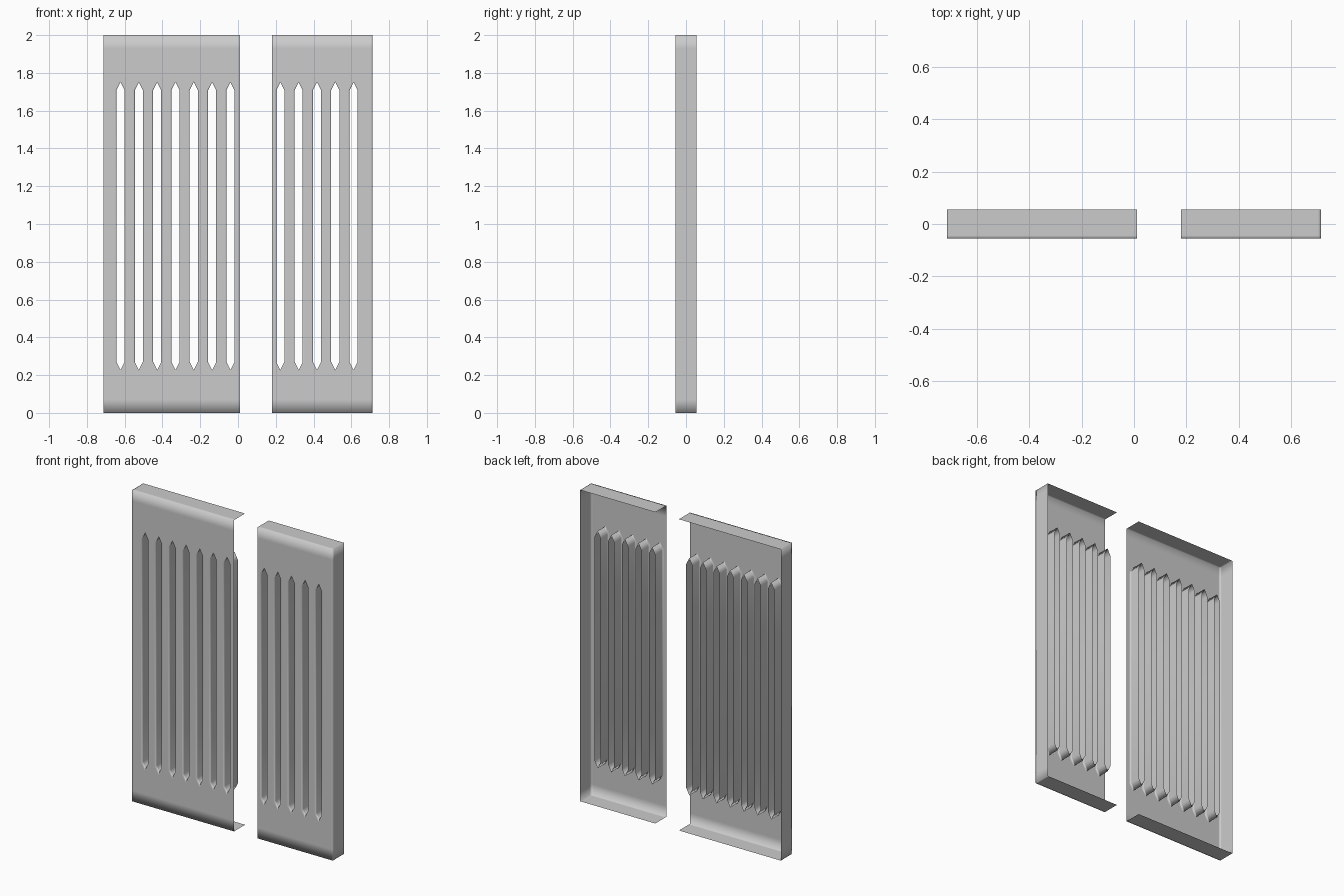
import bpy, bmesh

if "Cube" in bpy.data.objects:
    bpy.data.objects.remove(bpy.data.objects["Cube"])

YF, YB = -0.056, 0.056      # front sheet and rear lip of the flanges
H, ZB, ZT = 2.0, 0.07, 1.93  # height, support lines near the top and bottom folds
PITCH, HALF = 0.097, 0.0215  # slot spacing and half width
SLOT_DEPTH, FOLD = 0.08, 0.012


def slot_ring(c, grow, y):
    """Six-sided slot outline with pointed ends."""
    w = HALF + grow
    b, t = 0.27 - grow * 0.5, 1.708 + grow * 0.5
    tip = 0.043 + grow * 0.5
    return [(c - w, y, b), (c, y, b - tip), (c + w, y, b),
            (c + w, y, t), (c, y, t + tip), (c - w, y, t)]


def panel(name, open_x, outer_x, first, count):
    bm = bmesh.new()

    def quad(*pts):
        bm.faces.new([bm.verts.new(p) for p in pts])

    def bridge(a, b, closed):
        n = len(a)
        for i in range(n if closed else n - 1):
            j = (i + 1) % n
            quad(a[i], a[j], b[j], b[i])

    side = 1 if outer_x > open_x else -1
    margin = outer_x - side * FOLD
    centres = [first + side * PITCH * i for i in range(count)]

    # slotted cells: sheet around each slot, then its rearward walls
    xs = [open_x]
    for i, c in enumerate(centres):
        near = open_x if i == 0 else c - side * PITCH / 2
        far = margin if i == count - 1 else c + side * PITCH / 2
        l, r = min(near, far), max(near, far)
        rings = [[(l, YF, ZB), (c, YF, ZB), (r, YF, ZB),
                  (r, YF, ZT), (c, YF, ZT), (l, YF, ZT)],
                 slot_ring(c, 0.008, YF), slot_ring(c, 0, YF),
                 slot_ring(c, 0, YF + FOLD), slot_ring(c, 0, YF + SLOT_DEPTH)]
        for a, b in zip(rings, rings[1:]):
            bridge(a, b, True)
        xs += [c, far]
    xs.append(outer_x)

    # plain bands above and below the slots, and the outer margin
    for z0, z1 in ((0, ZB), (ZT, H)):
        bridge([(x, YF, z0) for x in xs], [(x, YF, z1) for x in xs], False)
    quad((margin, YF, ZB), (outer_x, YF, ZB), (outer_x, YF, ZT), (margin, YF, ZT))

    # flanges folded back along the bottom, outer side and top
    path = ([(x, 0) for x in xs] + [(outer_x, ZB), (outer_x, ZT)]
            + [(x, H) for x in reversed(xs)])
    levels = [[(x, y, z) for x, z in path] for y in (YF, YF + FOLD, YB)]
    for a, b in zip(levels, levels[1:]):
        bridge(a, b, False)

    # weld into one sheet with the front facing -y
    bmesh.ops.remove_doubles(bm, verts=bm.verts, dist=0.0005)
    bmesh.ops.recalc_face_normals(bm, faces=bm.faces)
    if sum(f.normal.y * f.calc_area() for f in bm.faces) > 0:
        bmesh.ops.reverse_faces(bm, faces=bm.faces)
    for f in bm.faces:
        f.smooth = True
    me = bpy.data.meshes.new(name)
    bm.to_mesh(me)
    bm.free()
    ob = bpy.data.objects.new(name, me)
    bpy.context.collection.objects.link(ob)
    return ob


panel("left_slotted_panel", 0.011, -0.713, -0.04, 7)
panel("right_slotted_panel", 0.179, 0.713, 0.224, 5)
